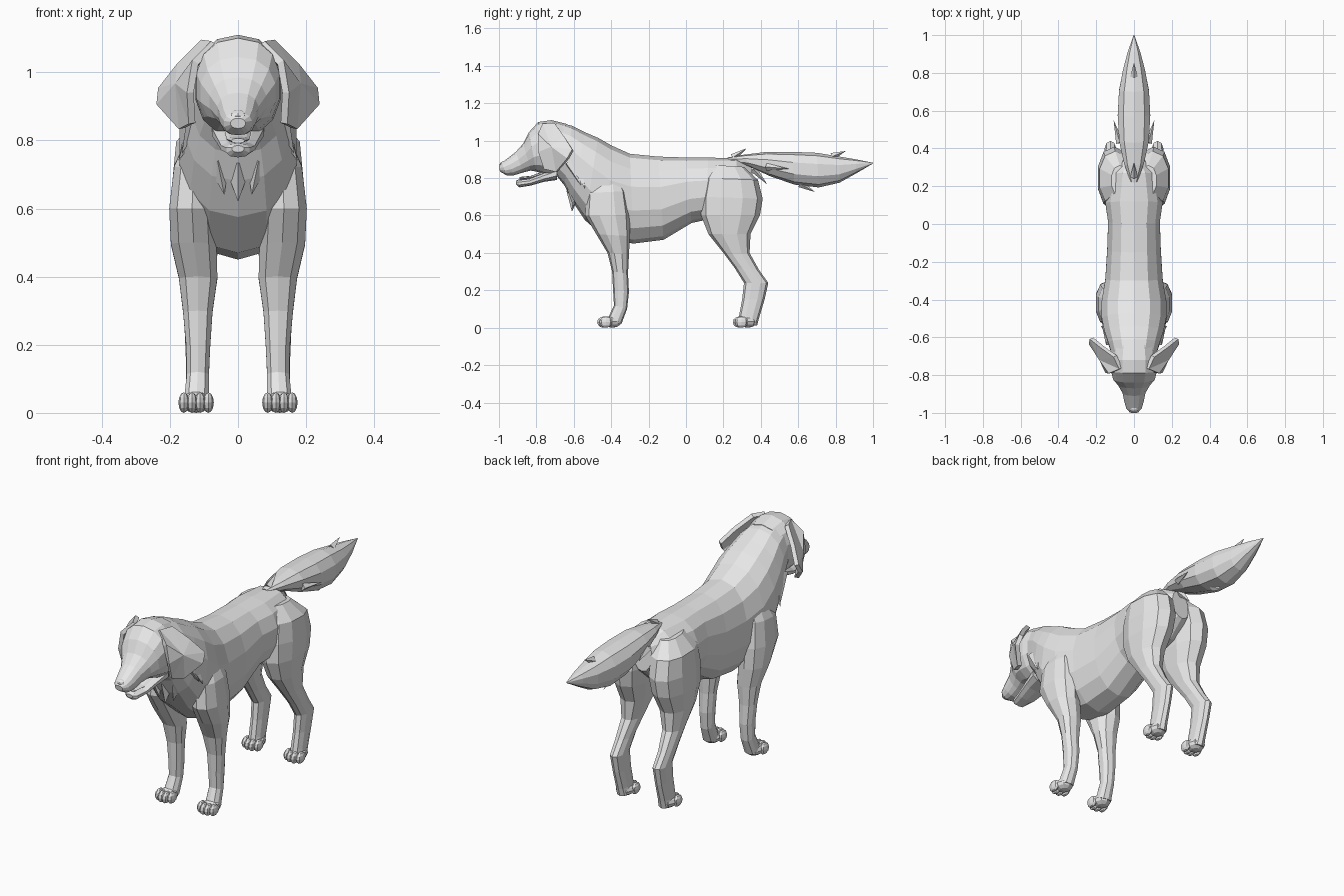
import bpy, bmesh, math
from mathutils import Vector, Matrix

default_cube = bpy.data.objects.get("Cube")
if default_cube:
    bpy.data.objects.remove(default_cube, do_unlink=True)

# One plain grey for the whole animal
grey = bpy.data.materials.new("plain_grey")
grey.use_nodes = True
grey.diffuse_color = (0.8, 0.8, 0.8, 1)
grey.node_tree.nodes["Principled BSDF"].inputs["Base Color"].default_value = (0.8, 0.8, 0.8, 1)


def finish(name, bm, mirrored=False):
    """Turn a bmesh into an object, optionally mirrored across the middle."""
    bmesh.ops.recalc_face_normals(bm, faces=bm.faces)
    mesh = bpy.data.meshes.new(name)
    bm.to_mesh(mesh)
    bm.free()
    mesh.materials.append(grey)
    obj = bpy.data.objects.new(name, mesh)
    bpy.context.collection.objects.link(obj)
    if mirrored:
        obj.modifiers.new("Mirror", "MIRROR").use_mirror_merge = False
    return obj


def loft(name, rings, sides=12, mirrored=False, squareness=0.88):
    """Skin rounded rings; each is (y, z, opposite y, opposite z, half width, centre x)."""
    bm = bmesh.new()
    loops = []
    for ya, za, yb, zb, half, *centre in rings:
        cx = centre[0] if centre else 0
        first, second = Vector((cx, ya, za)), Vector((cx, yb, zb))
        middle, reach = (first + second) / 2, (first - second) / 2
        loop = []
        for i in range(sides):
            angle = math.tau * i / sides
            c, s = math.cos(angle), math.sin(angle)
            c = math.copysign(abs(c) ** squareness, c)
            s = math.copysign(abs(s) ** squareness, s)
            loop.append(bm.verts.new(middle + reach * c + Vector((half * s, 0, 0))))
        loops.append(loop)
    for low, high in zip(loops, loops[1:]):
        for i in range(sides):
            j = (i + 1) % sides
            bm.faces.new((low[i], low[j], high[j], high[i]))
    bm.faces.new(loops[0])
    bm.faces.new(loops[-1])
    return finish(name, bm, mirrored)


def blob(bm, centre, size):
    """Add a low-poly ellipsoid."""
    matrix = Matrix.Translation(centre) @ Matrix.Diagonal((*size, 1))
    bmesh.ops.create_uvsphere(bm, u_segments=8, v_segments=6, radius=1, matrix=matrix)


def tuft(bm, base, tip, radius):
    """Add a pointed lock of fur."""
    base, tip = Vector(base), Vector(tip)
    way = tip - base
    turn = way.to_track_quat("Z", "Y").to_matrix().to_4x4()
    bmesh.ops.create_cone(bm, cap_ends=True, segments=4, radius1=radius, radius2=0,
                          depth=way.length, matrix=Matrix.Translation((base + tip) / 2) @ turn)


# Trunk and neck, from rump to nape
loft("body", [
    (.35, .86, .37, .70, .05),
    (.27, .905, .28, .62, .125),
    (.12, .91, .10, .575, .155),
    (0, .91, .03, .56, .14),
    (-.15, .915, -.12, .47, .145),
    (-.30, .93, -.28, .45, .155),
    (-.40, .975, -.42, .47, .175),
    (-.47, 1.015, -.54, .575, .175),
    (-.54, 1.045, -.61, .68, .16),
    (-.61, 1.08, -.65, .76, .14),
    (-.69, 1.10, -.69, .81, .12),
], sides=14)

# Skull and muzzle
loft("head", [
    (-.64, 1.09, -.65, .83, .115),
    (-.72, 1.11, -.71, .81, .128),
    (-.79, 1.10, -.76, .82, .125),
    (-.84, 1.045, -.80, .835, .112),
    (-.87, .985, -.83, .84, .085),
    (-.91, .94, -.87, .83, .062),
    (-.955, .905, -.92, .815, .052),
    (-.985, .882, -.96, .815, .042),
    (-1, .865, -.995, .835, .022),
], sides=14)

# Open lower jaw with tongue
loft("lower_jaw", [
    (-.69, .86, -.69, .79, .08),
    (-.77, .825, -.76, .78, .066),
    (-.84, .797, -.83, .76, .052),
    (-.895, .792, -.89, .75, .036),
    (-.91, .785, -.908, .765, .018),
], sides=10)
loft("tongue", [
    (-.75, .84, -.75, .82, .04),
    (-.83, .812, -.83, .795, .034),
    (-.89, .806, -.89, .792, .02),
], sides=8)

# Nose pad
bm = bmesh.new()
blob(bm, (0, -.972, .872), (.028, .025, .018))
finish("nose", bm)

# Hanging ears: folded flap, thickened
bm = bmesh.new()
rim = [bm.verts.new(p) for p in (
    (.07, -.765, 1.085), (.10, -.70, 1.09), (.17, -.65, 1.02), (.225, -.605, .95),
    (.23, -.63, .905), (.165, -.69, .835), (.135, -.755, .85), (.14, -.785, .94),
    (.125, -.79, 1.03))]
hub = bm.verts.new((.175, -.715, .965))
for here, there in zip(rim, rim[1:] + rim[:1]):
    bm.faces.new((here, there, hub))
ears = finish("ears", bm, True)
thick = ears.modifiers.new("Thickness", "SOLIDIFY")
thick.thickness = 0.022
thick.offset = 0

# Front legs, from shoulder to wrist
loft("front_legs", [
    (-.47, .82, -.36, .82, .035, .11),
    (-.53, .72, -.32, .73, .06, .13),
    (-.54, .60, -.30, .60, .07, .135),
    (-.48, .50, -.30, .49, .07, .13),
    (-.42, .40, -.305, .39, .059, .117),
    (-.395, .30, -.31, .29, .045, .118),
    (-.39, .20, -.305, .19, .037, .117),
    (-.385, .12, -.315, .10, .034, .118),
    (-.42, .045, -.345, .02, .038, .122),
], sides=10, mirrored=True)

# Hind legs, from haunch through hock
loft("hind_legs", [
    (.15, .87, .31, .86, .045, .075),
    (.10, .80, .385, .79, .085, .10),
    (.08, .70, .41, .69, .09, .105),
    (.08, .60, .395, .60, .083, .11),
    (.12, .50, .345, .50, .066, .115),
    (.20, .40, .34, .40, .046, .12),
    (.26, .32, .39, .31, .036, .125),
    (.31, .24, .44, .24, .033, .125),
    (.30, .15, .42, .15, .03, .124),
    (.285, .07, .39, .05, .032, .123),
    (.28, .04, .38, .01, .036, .122),
], sides=10, mirrored=True)

# Paws: a pad behind four toes
for name, front in (("front_paws", -.475), ("hind_paws", .25)):
    bm = bmesh.new()
    blob(bm, (.123, front + .08, .032), (.045, .05, .032))
    for step in (-1.5, -.5, .5, 1.5):
        setback = .035 + .012 * (abs(step) > 1)
        blob(bm, (.123 + step * .024, front + setback, .03), (.016, .035, .03))
    finish(name, bm, True)

# Feathered tail
loft("tail", [
    (.22, .91, .24, .88, .02),
    (.31, .925, .34, .86, .055),
    (.43, .94, .45, .81, .082),
    (.57, .94, .58, .765, .09),
    (.70, .935, .71, .75, .083),
    (.82, .915, .82, .775, .06),
    (.91, .90, .91, .825, .035),
    (1, .882, 1, .878, .002),
], sides=10)

# Loose locks on the tail, above and below
bm = bmesh.new()
for base, tip in (((.25, .91), (.325, .96)), ((.78, .915), (.855, .945)),
                  ((.36, .85), (.435, .765)), ((.61, .77), (.69, .725))):
    tuft(bm, (0, *base), (0, *tip), .02)
finish("tail_tufts", bm)

# Locks at the tail sides and cheeks
bm = bmesh.new()
tuft(bm, (.075, .43, .86), (.108, .55, .85), .02)
tuft(bm, (.12, -.62, .88), (.165, -.56, .76), .035)
tuft(bm, (.13, -.57, .84), (.175, -.54, .74), .03)
tuft(bm, (.06, -.60, .74), (.04, -.60, .64), .035)
finish("side_tufts", bm, True)

# Chest ruff point
bm = bmesh.new()
tuft(bm, (0, -.60, .73), (0, -.61, .62), .04)
finish("chest_tuft", bm)
